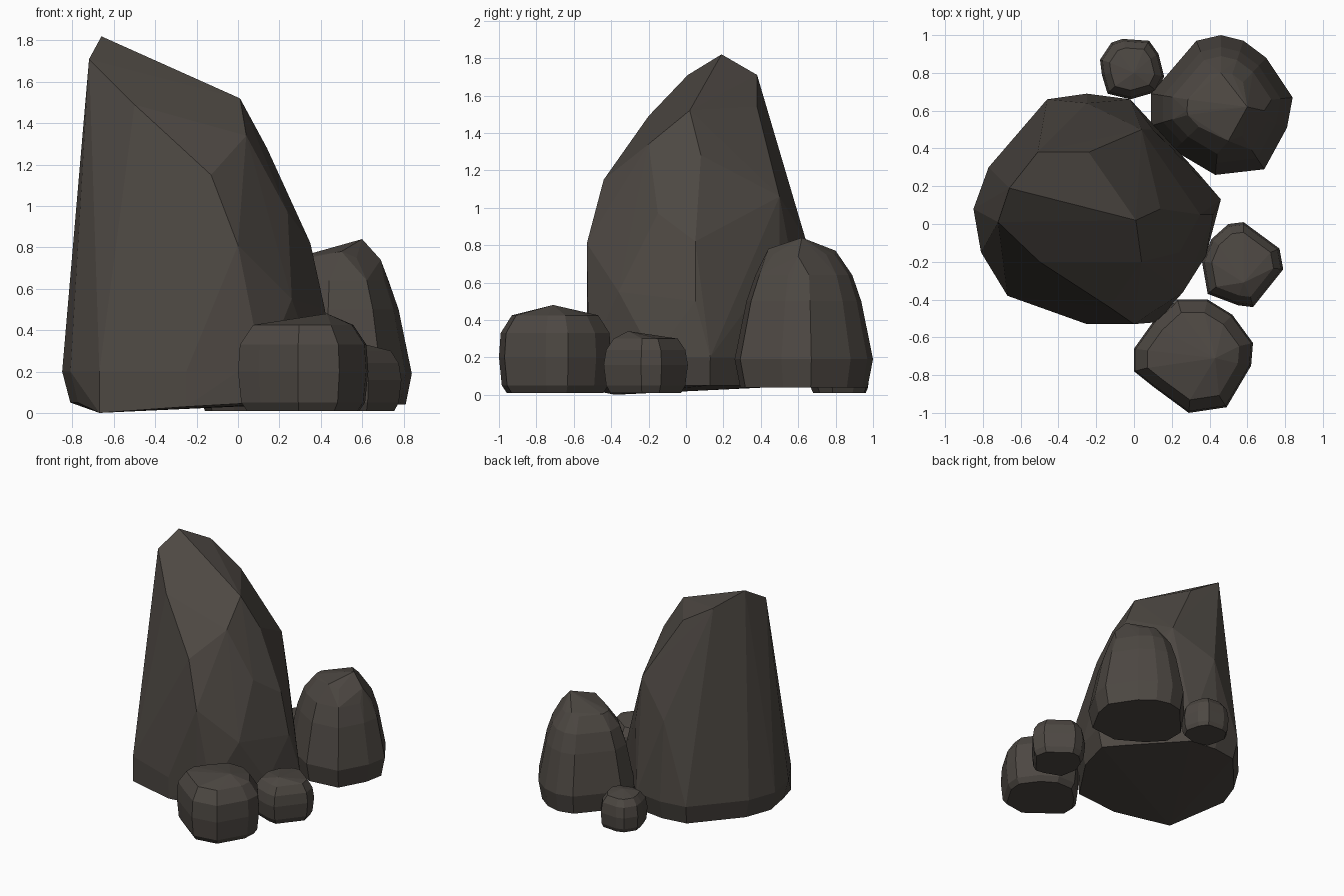
import bpy
import bmesh
from math import radians

default_cube = bpy.data.objects.get("Cube")
if default_cube:
    bpy.data.objects.remove(default_cube, do_unlink=True)

# One dark brown-grey stone colour
STONE = (0.074, 0.064, 0.055, 1.0)
stone = bpy.data.materials.new("dark_stone")
stone.use_nodes = True
stone.diffuse_color = STONE
shader = next(node for node in stone.node_tree.nodes if node.type == "BSDF_PRINCIPLED")
shader.inputs["Base Color"].default_value = STONE
shader.inputs["Roughness"].default_value = 0.9


def stack_rings(footprint, rings):
    """Repeat the footprint at each height, scaled about its middle."""
    xs, ys = zip(*footprint)
    middle_x = (min(xs) + max(xs)) / 2
    middle_y = (min(ys) + max(ys)) / 2
    points = []
    for height, scale in rings:
        for x, y in footprint:
            points.append((middle_x + (x - middle_x) * scale,
                           middle_y + (y - middle_y) * scale,
                           height))
    return points


def make_rock(name, footprint, rings, crown):
    """Wrap the stacked footprint and the crown points in a faceted hull."""
    bm = bmesh.new()
    for point in stack_rings(footprint, rings) + crown:
        bm.verts.new(point)
    bmesh.ops.convex_hull(bm, input=bm.verts[:])
    loose = [vert for vert in bm.verts if not vert.link_faces]
    bmesh.ops.delete(bm, geom=loose, context="VERTS")
    # Merge nearly level facets into larger flat planes
    bmesh.ops.dissolve_limit(bm, angle_limit=radians(2),
                             verts=bm.verts[:], edges=bm.edges[:])
    bmesh.ops.recalc_face_normals(bm, faces=bm.faces[:])
    mesh = bpy.data.meshes.new(name)
    bm.to_mesh(mesh)
    bm.free()
    mesh.materials.append(stone)
    rock = bpy.data.objects.new(name, mesh)
    bpy.context.scene.collection.objects.link(rock)
    return rock


# Tall leaning boulder: broad foot, sloping top, peak on one side
make_rock(
    "tall_boulder",
    footprint=[(-.85, .08), (-.77, .3), (-.46, .66), (-.25, .69), (-.02, .66),
               (.08, .5), (.34, .27), (.46, .13), (.38, -.17), (.12, -.52),
               (0, -.53), (-.25, -.53), (-.67, -.38), (-.81, -.15)],
    rings=[(.05, .94), (.2, 1)],
    crown=[
        # foot of the front face
        (-.67, -.38, 0), (-.25, -.53, .03), (.1, -.52, .05),
        # peak and sloping top
        (-.66, .19, 1.82), (-.72, .01, 1.71), (-.51, .38, 1.71),
        (.01, .02, 1.52), (-.24, .38, 1.54),
        # front ridge
        (-.5, -.2, 1.49), (-.32, -.29, 1.33), (-.13, -.44, 1.15), (0, -.53, .81),
        # front corner, rounded off
        (.04, -.2, 1.34), (.24, -.15, .97), (.26, -.36, .55),
        # side ridge
        (.14, .08, 1.28), (.35, .05, .82), (.42, .05, .5),
        # back ridge
        (.04, .5, 1.06), (.1, .5, .7), (-.25, .64, .83),
    ],
)

# Medium boulder at the back
make_rock(
    "back_boulder",
    footprint=[(.09, .69), (.33, .97), (.46, 1), (.58, .97), (.7, .88), (.84, .67),
               (.81, .51), (.69, .29), (.43, .26), (.21, .39), (.09, .52)],
    rings=[(.04, .92), (.19, 1), (.5, .83), (.64, .7), (.75, .48)],
    crown=[(.6, .62, .84), (.28, .6, .75), (.46, .8, .77), (.69, .6, .74), (.5, .44, .78)],
)

# Low rounded rock at the front
make_rock(
    "front_rock",
    footprint=[(0, -.66), (.1, -.52), (.23, -.4), (.39, -.4), (.52, -.48),
               (.63, -.63), (.62, -.75), (.49, -.97), (.29, -1), (.1, -.86), (0, -.78)],
    rings=[(.01, .86), (.05, .95), (.2, 1), (.33, .97), (.425, .77)],
    crown=[(.43, -.71, .48)],
)

# Small rock at the side
make_rock(
    "side_rock",
    footprint=[(.36, -.2), (.41, -.08), (.5, 0), (.58, .01), (.77, -.13),
               (.79, -.24), (.63, -.44), (.55, -.43), (.39, -.37)],
    rings=[(.01, .84), (.05, .94), (.16, 1), (.24, .94), (.3, .76)],
    crown=[(.58, -.31, .34)],
)

# Smallest rock at the back
make_rock(
    "small_back_rock",
    footprint=[(-.18, .87), (-.12, .96), (-.06, .98), (.08, .97), (.13, .9),
               (.16, .78), (.12, .7), (-.02, .66), (-.14, .69), (-.17, .79)],
    rings=[(.01, .88), (.04, .96), (.13, 1), (.21, .92), (.26, .7)],
    crown=[(0, .8, .28)],
)
